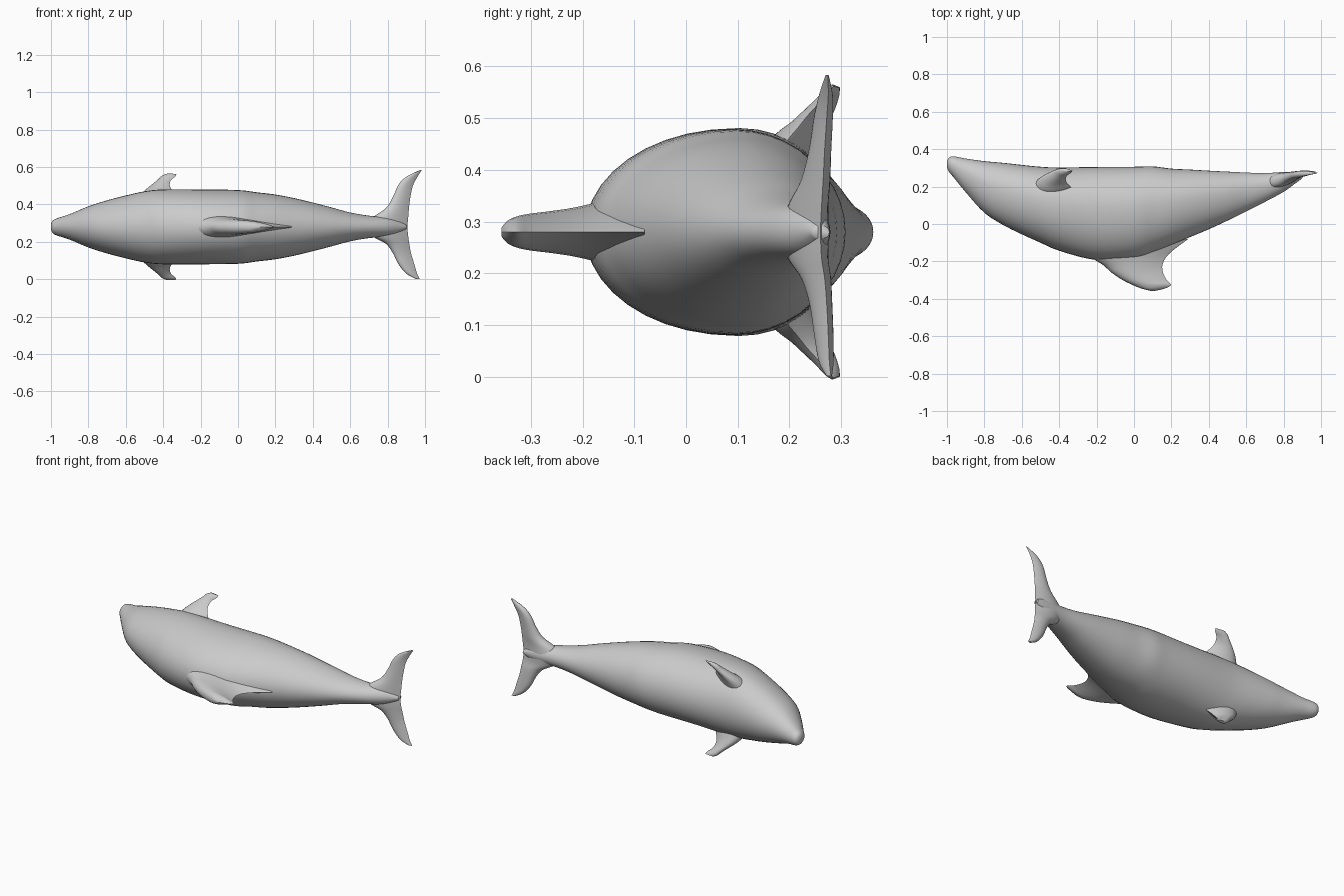
import bpy, bmesh, math
from mathutils import Vector

MID = 0.28  # height of the symmetry plane (animal lies on its side)

skin = bpy.data.materials.new("grey skin")
skin.diffuse_color = (0.6, 0.6, 0.6, 1)


def refine(rows, steps):
    """Catmull-Rom interpolation between rows of numbers."""
    out = []
    for i in range(len(rows) - 1):
        p = [rows[max(i - 1, 0)], rows[i], rows[i + 1], rows[min(i + 2, len(rows) - 1)]]
        for s in range(steps):
            t = s / steps
            out.append([0.5 * (2 * b + (c - a) * t + (2 * a - 5 * b + 4 * c - d) * t * t
                               + (3 * b - a - 3 * c + d) * t ** 3) for a, b, c, d in zip(*p)])
    out.append(list(rows[-1]))
    return out


def loft(name, rings):
    """Skin closed rings of points into one smooth capped surface."""
    bm = bmesh.new()
    loops = [[bm.verts.new(p) for p in ring] for ring in rings]
    n = len(loops[0])
    for a, b in zip(loops, loops[1:]):
        for i in range(n):
            j = (i + 1) % n
            bm.faces.new((a[i], a[j], b[j], b[i]))
    bm.faces.new(loops[0])
    bm.faces.new(loops[-1])
    bmesh.ops.recalc_face_normals(bm, faces=bm.faces)
    mesh = bpy.data.meshes.new(name)
    bm.to_mesh(mesh)
    bm.free()
    mesh.materials.append(skin)
    obj = bpy.data.objects.new(name, mesh)
    bpy.context.collection.objects.link(obj)
    bpy.context.view_layer.objects.active = obj
    obj.select_set(True)
    bpy.ops.object.shade_smooth_by_angle(angle=math.radians(60))
    obj.select_set(False)
    return obj


def foil(lead, trail, half, normal, n=28):
    """Teardrop section from leading point to trailing point."""
    lead, trail, normal = Vector(lead), Vector(trail), Vector(normal)
    pts = []
    for k in range(n):
        t = 2 * math.pi * k / n
        c = (1 - math.cos(t)) / 2
        pts.append(lead.lerp(trail, c) + normal * half * math.sin(t) * 1.3 * math.sqrt(max(1 - c, 0.02)))
    return pts


# Body: x, back y, belly y, half width
stations = [
    (-1.0, 0.305, 0.335, 0.016), (-0.99, 0.28, 0.354, 0.034), (-0.965, 0.25, 0.362, 0.047),
    (-0.9, 0.17, 0.35, 0.068), (-0.8, 0.06, 0.336, 0.11), (-0.7, -0.005, 0.327, 0.142),
    (-0.6, -0.055, 0.316, 0.168), (-0.5, -0.1, 0.306, 0.19), (-0.4, -0.143, 0.302, 0.2),
    (-0.2, -0.193, 0.305, 0.2), (0.0, -0.185, 0.306, 0.197), (0.1, -0.152, 0.308, 0.185),
    (0.2, -0.112, 0.296, 0.173), (0.3, -0.07, 0.291, 0.154), (0.4, -0.028, 0.285, 0.13),
    (0.5, 0.018, 0.28, 0.104), (0.6, 0.068, 0.275, 0.077), (0.7, 0.118, 0.272, 0.06),
    (0.8, 0.172, 0.278, 0.05), (0.86, 0.215, 0.279, 0.034), (0.9, 0.245, 0.277, 0.012)]


def body_ring(x, back, belly, half, n=40):
    wide = back + (belly - back) * 0.57       # widest level sits nearer the belly
    pts = []
    for k in range(n):
        a = 2 * math.pi * k / n
        reach = belly - wide if math.cos(a) > 0 else wide - back
        pts.append((x, wide + reach * math.cos(a), MID + half * math.sin(a)))
    return pts


loft("body", [body_ring(*r) for r in refine(stations, 4)])

# Dorsal fin: y, leading x, trailing x, half thickness
dorsal = [(-0.08, -0.34, 0.29, 0.075), (-0.14, -0.29, 0.21, 0.066), (-0.18, -0.23, 0.17, 0.056),
          (-0.22, -0.165, 0.152, 0.047), (-0.26, -0.12, 0.155, 0.041), (-0.3, -0.06, 0.175, 0.036),
          (-0.325, -0.01, 0.198, 0.031), (-0.345, 0.04, 0.165, 0.022), (-0.357, 0.085, 0.115, 0.008)]
loft("dorsal_fin", [foil((a, y, MID), (b, y, MID), h, (0, 0, 1))
                    for y, a, b, h in refine(dorsal, 4)])

# Tail flukes: z, leading x, trailing x, leading y, trailing y, half thickness
fluke = [(0.002, 0.95, 0.972, 0.275, 0.28, 0.005), (0.03, 0.9, 0.958, 0.268, 0.277, 0.014),
         (0.08, 0.858, 0.943, 0.262, 0.275, 0.018), (0.14, 0.828, 0.925, 0.255, 0.272, 0.021),
         (0.19, 0.79, 0.916, 0.243, 0.268, 0.027), (0.23, 0.72, 0.91, 0.222, 0.262, 0.036),
         (0.28, 0.69, 0.906, 0.215, 0.26, 0.042), (0.33, 0.72, 0.91, 0.222, 0.262, 0.036),
         (0.38, 0.79, 0.914, 0.243, 0.265, 0.027), (0.44, 0.828, 0.922, 0.255, 0.268, 0.021),
         (0.5, 0.855, 0.935, 0.262, 0.272, 0.018), (0.545, 0.895, 0.958, 0.268, 0.275, 0.013),
         (0.583, 0.97, 0.982, 0.272, 0.274, 0.003)]
loft("tail_flukes", [foil((a, ya, z), (b, yb, z), h, (0, 1, 0))
                     for z, a, b, ya, yb, h in refine(fluke, 4)])

# Pectoral fins: distance from mid plane, leading x, trailing x, leading y, trailing y, half thickness
pectoral = [(0.14, -0.54, -0.32, 0.2, 0.18, 0.05), (0.175, -0.515, -0.335, 0.225, 0.195, 0.042),
            (0.2, -0.49, -0.355, 0.245, 0.215, 0.033), (0.225, -0.46, -0.365, 0.262, 0.235, 0.026),
            (0.25, -0.43, -0.358, 0.277, 0.258, 0.02), (0.27, -0.41, -0.335, 0.286, 0.275, 0.015),
            (0.282, -0.385, -0.33, 0.292, 0.285, 0.008)]
for side, name in ((1, "pectoral_fin_upper"), (-1, "pectoral_fin_lower")):
    loft(name, [foil((a, ya, MID + side * d), (b, yb, MID + side * d), h, (0, 0.9, -0.4 * side))
                for d, a, b, ya, yb, h in refine(pectoral, 4)])
